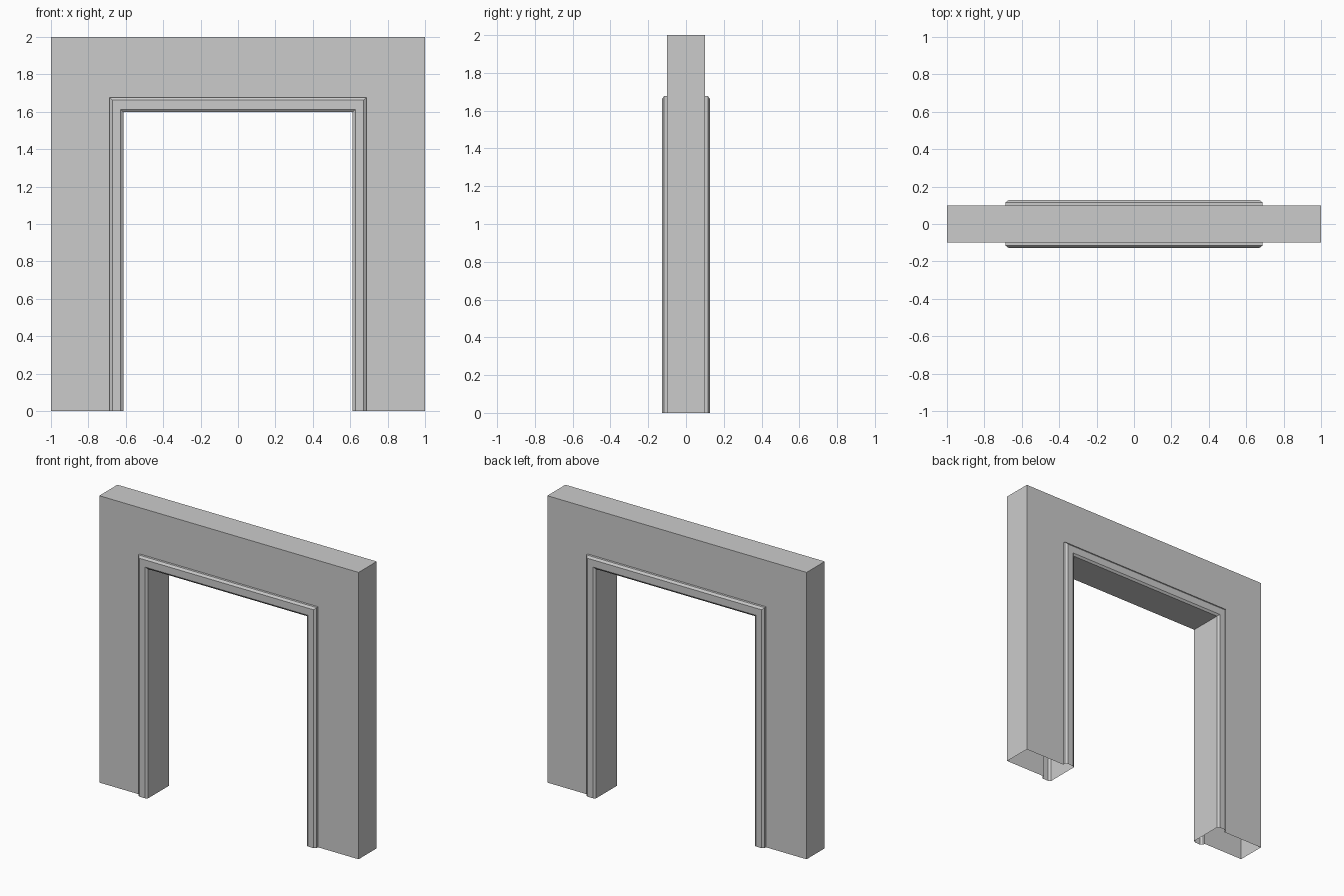
import bpy, bmesh

if "Cube" in bpy.data.objects:
    bpy.data.objects.remove(bpy.data.objects["Cube"])

# Cross-section as nested arches: (half width, top height, y); back half, front is mirrored
back = [
    (1.0, 2.0, 0.1),          # wall outer edge
    (0.687, 1.677, 0.1),      # wall meets trim
    (0.687, 1.677, 0.116),    # trim outer side
    (0.672, 1.662, 0.127),    # trim outer bevel
    (0.627, 1.612, 0.127),    # trim face
    (0.612, 1.598, 0.116),    # trim inner bevel, start of the door lining
]
section = back + [(w, h, -y) for w, h, y in reversed(back)]

bm = bmesh.new()
# One arch-shaped row of vertices per section point
rows = [[bm.verts.new(p) for p in ((-w, y, 0), (-w, y, h), (w, y, h), (w, y, 0))]
        for w, h, y in section]

# Skin neighbouring arches; the shell stays open at the floor
for i, a in enumerate(rows):
    b = rows[(i + 1) % len(rows)]
    for j in range(3):
        bm.faces.new((a[j], a[j + 1], b[j + 1], b[j]))
bmesh.ops.recalc_face_normals(bm, faces=bm.faces)

mesh = bpy.data.meshes.new("doorway_wall")
bm.to_mesh(mesh)
bm.free()
bpy.context.collection.objects.link(bpy.data.objects.new("doorway_wall", mesh))
